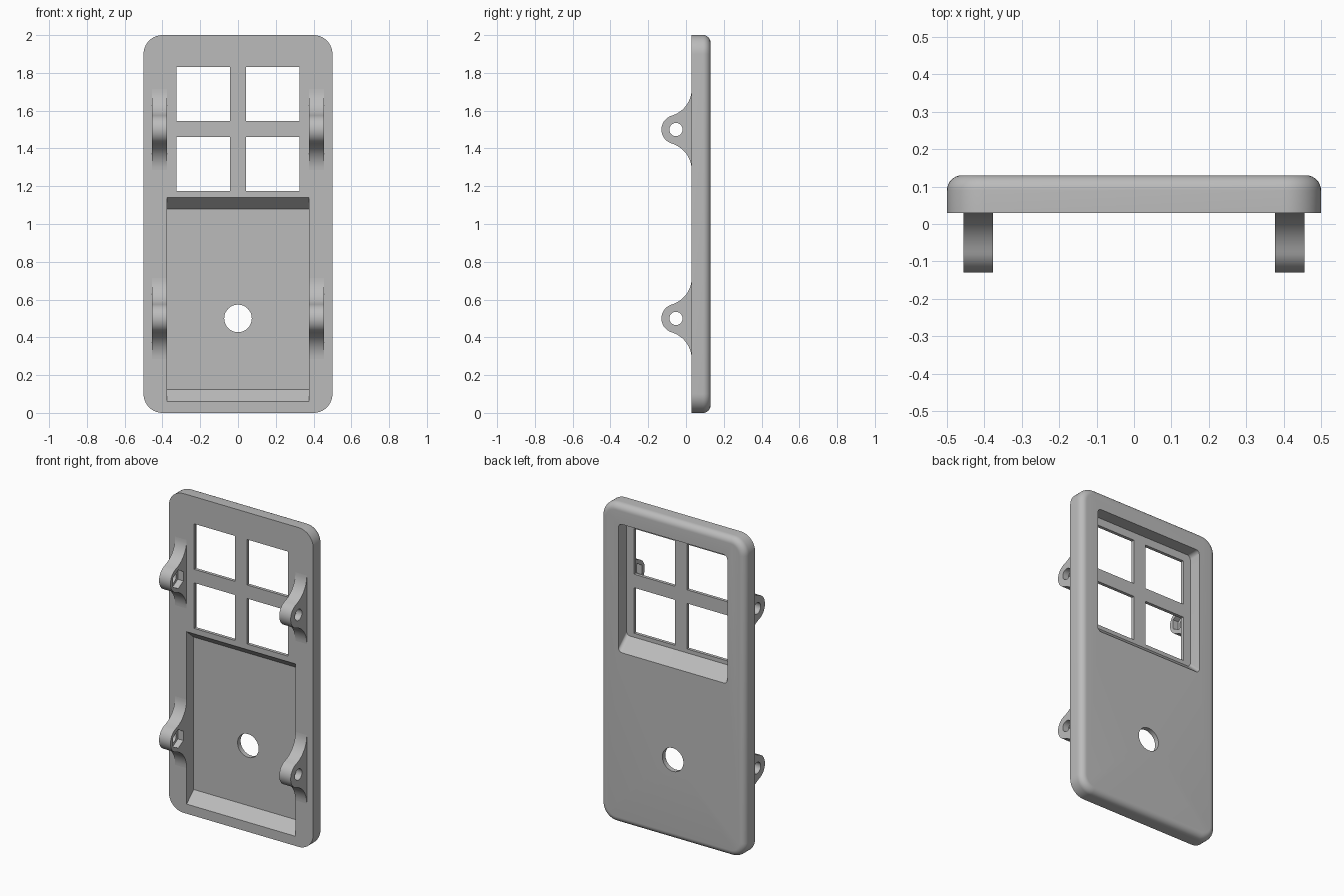
import bpy, bmesh, math
from mathutils import Vector

if "Cube" in bpy.data.objects:
    bpy.data.objects.remove(bpy.data.objects["Cube"])

grey = bpy.data.materials.new("plain grey")
grey.diffuse_color = (0.5, 0.5, 0.5, 1)
grey.use_nodes = True
grey.node_tree.nodes["Principled BSDF"].inputs["Base Color"].default_value = grey.diffuse_color


def rounded_rect(x0, x1, z0, z1, r, n=10):
    """Outline of a rounded rectangle as (x, z) points."""
    if r <= 0:
        return [(x1, z1), (x0, z1), (x0, z0), (x1, z0)]
    pts = []
    corners = [(x1 - r, z1 - r), (x0 + r, z1 - r), (x0 + r, z0 + r), (x1 - r, z0 + r)]
    for i, (cx, cz) in enumerate(corners):
        for k in range(n + 1):
            a = math.pi / 2 * (i + k / n)
            pts.append((cx + r * math.cos(a), cz + r * math.sin(a)))
    return pts


def loft(name, loops):
    """Solid skinned through loops of 3D points, capped at both ends."""
    bm = bmesh.new()
    rings = [[bm.verts.new(p) for p in loop] for loop in loops]
    n = len(rings[0])
    for a, b in zip(rings, rings[1:]):
        for i in range(n):
            j = (i + 1) % n
            bm.faces.new((a[i], a[j], b[j], b[i]))
    bm.faces.new(rings[0])
    bm.faces.new(rings[-1])
    bmesh.ops.recalc_face_normals(bm, faces=bm.faces)
    me = bpy.data.meshes.new(name)
    bm.to_mesh(me)
    bm.free()
    ob = bpy.data.objects.new(name, me)
    bpy.context.collection.objects.link(ob)
    me.materials.append(grey)
    return ob


def block(name, sections):
    """Loft along y from (y, x0, x1, z0, z1, radius) sections."""
    return loft(name, [[(x, s[0], z) for x, z in rounded_rect(*s[1:])] for s in sections])


def prism(name, x0, x1, outline):
    """Extrude a (y, z) outline along x."""
    return loft(name, [[(x, y, z) for y, z in outline] for x in (x0, x1)])


def circle(cy, cz, r, n, start=0.0):
    return [(cy + r * math.cos(start + 2 * math.pi * k / n),
             cz + r * math.sin(start + 2 * math.pi * k / n)) for k in range(n)]


def finish(ob, cutters):
    """Cut holes, remove the cutters and smooth the round surfaces."""
    bpy.ops.object.select_all(action='DESELECT')
    bpy.context.view_layer.objects.active = ob
    ob.select_set(True)
    for c in cutters:
        mod = ob.modifiers.new("cut", 'BOOLEAN')
        mod.operation, mod.solver, mod.object = 'DIFFERENCE', 'EXACT', c
        bpy.ops.object.modifier_apply(modifier=mod.name)
        bpy.data.objects.remove(c)
    bpy.ops.object.shade_smooth_by_angle(angle=math.radians(30))


# Door panel: rounded corners, rounded rear edge
FRONT, BACK, FILLET = 0.03, 0.13, 0.04
sections = [(FRONT, -0.5, 0.5, 0, 2, 0.1)]
for k in range(9):
    a = math.pi / 2 * k / 8
    d = FILLET * (1 - math.cos(a))
    sections.append((BACK - FILLET + FILLET * math.sin(a), -0.5 + d, 0.5 - d, d, 2 - d, 0.1 - d))
panel = block("door_panel", sections)

cutters = [
    # front pocket with sloping top and bottom
    block("pocket_cutter", [(0.02, -0.377, 0.377, 0.051, 1.149, 0),
                            (0.10, -0.377, 0.377, 0.125, 1.08, 0)]),
    # rear window recess with sloping sill
    block("recess_cutter", [(0.05, -0.377, 0.377, 1.15, 1.88, 0.025),
                            (0.14, -0.377, 0.377, 1.066, 1.88, 0.025)]),
    # round hole
    loft("hole_cutter", [[(x, y, z) for x, z in circle(0, 0.5, 0.073, 48)] for y in (0.0, 0.2)]),
]
# four window openings
for x in (-0.325, 0.042):
    for z in (1.175, 1.545):
        cutters.append(block("window_cutter", [(y, x, x + 0.283, z, z + 0.285, 0)
                                               for y in (0.0, 0.2)]))
finish(panel, cutters)

# Hinge lugs: round eye flaring into the panel, with pin hole and hex nut pocket
CY, R, FLARE_R, REACH = -0.053, 0.077, 0.147, 0.215


def lug_outline(cz):
    centre = Vector((FRONT - FLARE_R, REACH))
    to_flare = centre - Vector((CY, 0))
    tangent = math.atan2(to_flare.y, to_flare.x)
    start = tangent - math.pi
    upper = [(centre.x + FLARE_R * math.cos(start + (0 - start) * (1 - k / 12)),
              centre.y + FLARE_R * math.sin(start + (0 - start) * (1 - k / 12)))
             for k in range(12)]
    eye = [(CY + R * math.cos(a), R * math.sin(a)) for a in
           (tangent + (2 * math.pi - 2 * tangent) * k / 24 for k in range(25))]
    lower = [(y, -z) for y, z in reversed(upper)]
    root = [(FRONT + 0.005, -REACH), (FRONT + 0.005, REACH)]
    return [(y, z + cz) for y, z in upper + eye + lower + root]


for side, label in ((-1, "left"), (1, "right")):
    for cz, level in ((0.5, "lower"), (1.5, "upper")):
        lug = prism(f"hinge_lug_{level}_{label}", side * 0.377, side * 0.456, lug_outline(cz))
        pin = prism("pin_cutter", side * 0.3, side * 0.5, circle(CY, cz, 0.035, 32))
        nut = prism("nut_cutter", side * 0.3, side * 0.415, circle(CY, cz, 0.058, 6, math.pi / 2))
        finish(lug, [pin, nut])
